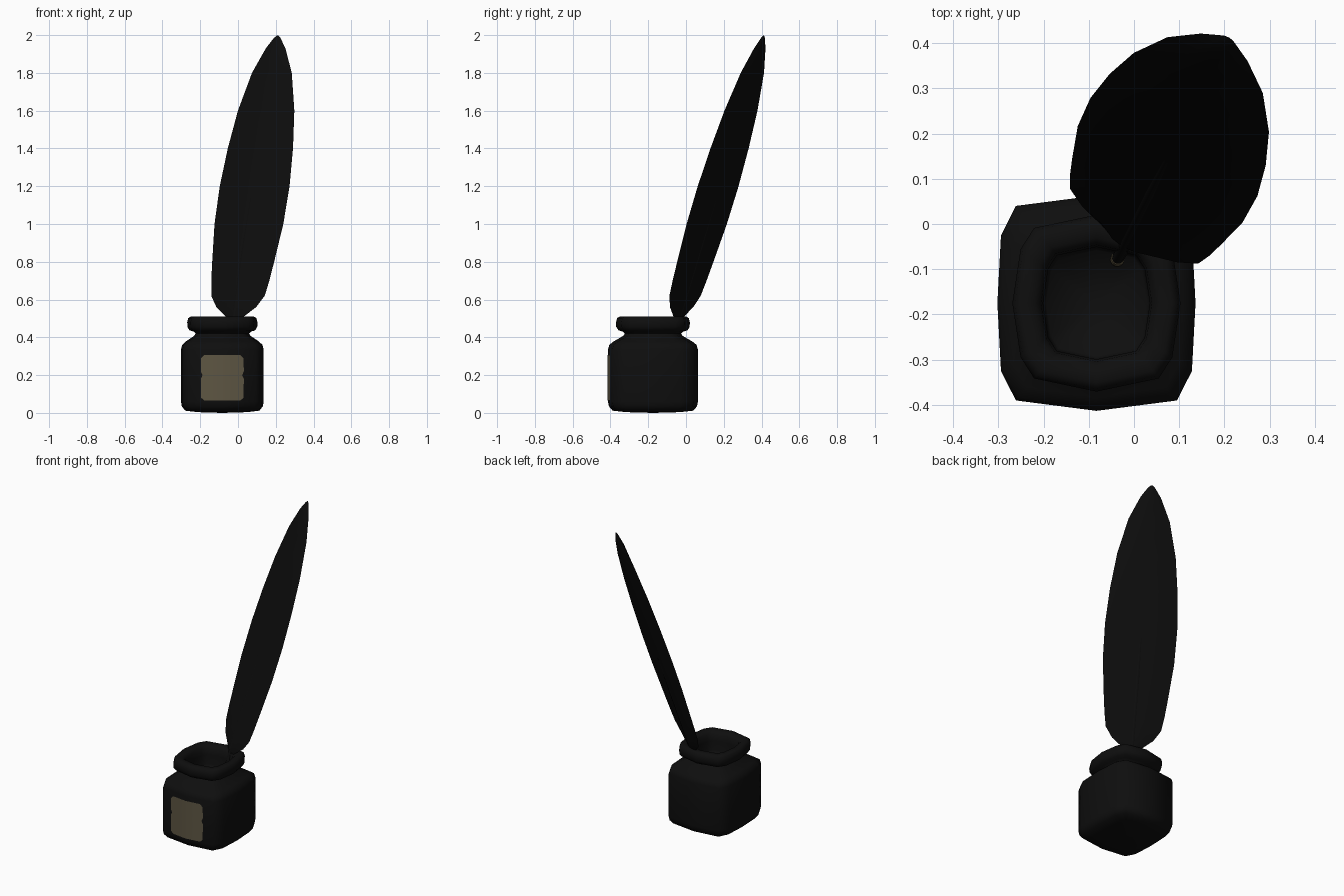
import bpy, bmesh, math
from mathutils import Vector

if "Cube" in bpy.data.objects:
    bpy.data.objects.remove(bpy.data.objects["Cube"])


def material(name, rgb):
    m = bpy.data.materials.new(name)
    m.diffuse_color = (*rgb, 1)
    m.use_nodes = True
    m.node_tree.nodes["Principled BSDF"].inputs["Base Color"].default_value = m.diffuse_color
    return m


BLACK = material("black_glass", (0.0045, 0.0045, 0.0045))
FEATHER = material("black_feather", (0.0038, 0.0038, 0.0038))
PAPER = material("aged_paper", (0.11, 0.092, 0.056))
BRASS = material("dull_brass", (0.10, 0.08, 0.045))


def loft(name, rings, mat, closed=True, angle=180):
    """Skin a list of equal-length rings; closed rings get end caps."""
    bm = bmesh.new()
    rows = [[bm.verts.new(p) for p in ring] for ring in rings]
    n = len(rows[0])
    for a, b in zip(rows, rows[1:]):
        for i in range(n if closed else n - 1):
            j = (i + 1) % n
            bm.faces.new((a[i], a[j], b[j], b[i]))
    if closed:
        bm.faces.new(rows[0][::-1])
        bm.faces.new(rows[-1])
        bmesh.ops.recalc_face_normals(bm, faces=bm.faces)
    me = bpy.data.meshes.new(name)
    bm.to_mesh(me)
    bm.free()
    me.materials.append(mat)
    ob = bpy.data.objects.new(name, me)
    bpy.context.collection.objects.link(ob)
    bpy.context.view_layer.objects.active = ob
    ob.select_set(True)
    bpy.ops.object.shade_smooth_by_angle(angle=math.radians(angle))
    ob.select_set(False)
    return ob


# Ink bottle: rounded-square sections stacked along a profile
CX, CY = -0.083, -0.175
quarter = [(0.219, 0.0), (0.211, 0.15), (0.178, 0.215), (0.0, 0.238)]
section = (quarter + [(-x, y) for x, y in quarter[2::-1]]
           + [(-x, -y) for x, y in quarter[1:]]
           + [(x, -y) for x, y in quarter[2:0:-1]])


def bottle_ring(scale, z, roundness):
    pts = []
    for x, y in section:
        p = Vector((x, y))
        p = p.lerp(p.normalized() * 0.228, roundness) * scale
        pts.append((CX + p.x, CY + p.y, z))
    return pts


profile = [(0.02, 0.0, 0), (0.6, 0.004, 0), (0.9, 0.012, 0), (0.98, 0.035, 0),
           (1, 0.06, 0), (1, 0.2, 0), (1, 0.335, 0), (0.97, 0.36, 0),
           (0.88, 0.378, 0.1), (0.67, 0.408, 0.4), (0.635, 0.42, 0.4),
           (0.68, 0.43, 0.4), (0.78, 0.437, 0.4), (0.83, 0.455, 0.4),
           (0.835, 0.48, 0.4), (0.81, 0.502, 0.4), (0.75, 0.51, 0.4),
           (0.62, 0.507, 0.4), (0.55, 0.49, 0.4), (0.53, 0.45, 0.4),
           (0.53, 0.39, 0.4)]
loft("ink_bottle", [bottle_ring(*p) for p in profile[:-1]]
     + [bottle_ring(*profile[-1]), bottle_ring(0.5, 0.37, 0.4),
        bottle_ring(0.02, 0.37, 0.4)], BLACK, angle=75)

# Paper label: thin plate bent over the front of the bottle
label = []
for z, w in [(0.065, 0.095), (0.08, 0.112), (0.18, 0.114), (0.2, 0.105),
             (0.22, 0.114), (0.29, 0.112), (0.307, 0.095)]:
    label.append([(CX + w * t, CY - 0.241 + 0.023 * abs(w * t) / 0.178, z)
                  for t in (-1, -0.5, 0, 0.5, 1)])
loft("label", label, PAPER, closed=False)

# Feather: leaf-shaped blade, lens-shaped in section, along a leaning axis
WIDTH = Vector((0.863, -0.505, 0))
AXIS = Vector((0.152, 0.302, 1))
NORMAL = WIDTH.cross(AXIS).normalized()


def on_axis(z):
    return Vector((0, -0.005, 0.62)) + AXIS * (z - 0.62)


blade = []
for z, w in [(0.48, 0.018), (0.51, 0.055), (0.56, 0.122), (0.62, 0.164),
             (0.7, 0.178), (0.8, 0.190), (1.0, 0.211), (1.2, 0.214),
             (1.4, 0.2), (1.6, 0.173), (1.8, 0.122), (1.93, 0.06),
             (1.985, 0.02), (1.998, 0.004)]:
    t = min(0.016, w * 0.3)
    sec = [(-1, 0), (-0.55, 0.7), (0, 1), (0.55, 0.7),
           (1, 0), (0.55, -0.7), (0, -1), (-0.55, -0.7)]
    blade.append([on_axis(z) + WIDTH * (a * w) + NORMAL * (b * t) for a, b in sec])
loft("feather", blade, FEATHER, angle=60)


# Quill shaft and nib: tapered round rods on the same axis
def rod(name, stations, mat):
    side = NORMAL.cross(AXIS.normalized())
    rings = []
    for z, r in stations:
        rings.append([on_axis(z) + (side * math.cos(a) + NORMAL * math.sin(a)) * r
                      for a in (math.tau * i / 10 for i in range(10))])
    loft(name, rings, mat, angle=50)


rod("quill_shaft", [(0.383, 0.013), (0.55, 0.018), (0.9, 0.019),
                    (1.3, 0.015), (1.7, 0.006)], FEATHER)
rod("nib", [(0.362, 0.012), (0.375, 0.016), (0.386, 0.015)], BRASS)
